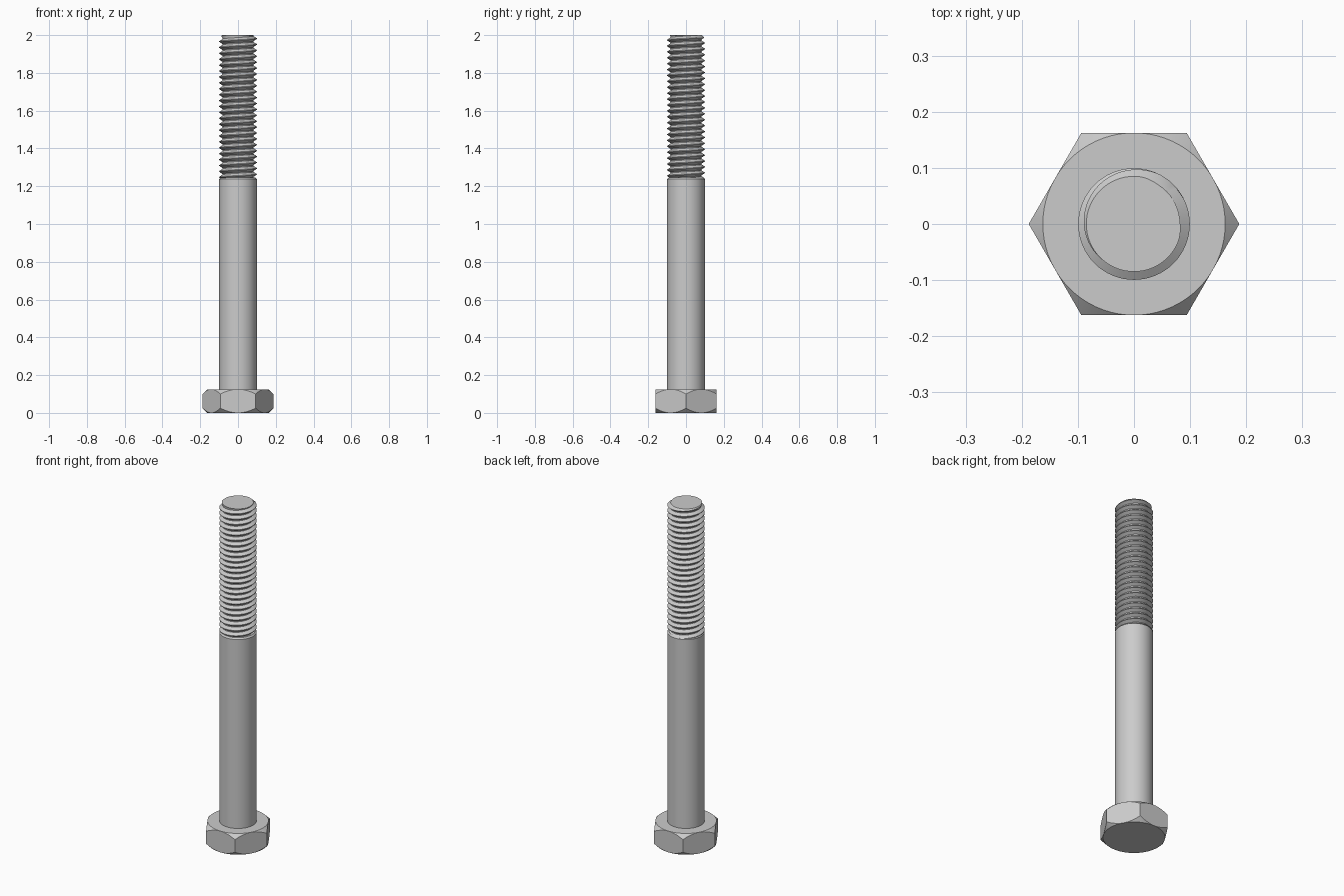
import bpy, bmesh, math

if "Cube" in bpy.data.objects:
    bpy.data.objects.remove(bpy.data.objects["Cube"])

R, APOTHEM, HEAD_H = 0.0995, 0.1625, 0.125   # shank radius, hex half width, head height
THREAD_Z, TOP_Z, PITCH = 1.245, 2.0, 0.03125
ROOT, TIP = 0.082, 0.085                     # thread root radius, end face radius

steel = bpy.data.materials.new("grey_steel")
steel.diffuse_color = (0.6, 0.6, 0.6, 1)
steel.use_nodes = True
steel.node_tree.nodes["Principled BSDF"].inputs["Base Color"].default_value = steel.diffuse_color


def finish(name, bm):
    """Weld, fix normals, link and shade one part."""
    bmesh.ops.remove_doubles(bm, verts=bm.verts, dist=1e-5)
    bmesh.ops.recalc_face_normals(bm, faces=bm.faces)
    mesh = bpy.data.meshes.new(name)
    bm.to_mesh(mesh)
    bm.free()
    mesh.materials.append(steel)
    obj = bpy.data.objects.new(name, mesh)
    bpy.context.collection.objects.link(obj)
    bpy.ops.object.select_all(action='DESELECT')
    obj.select_set(True)
    bpy.context.view_layer.objects.active = obj
    bpy.ops.object.shade_smooth_by_angle(angle=math.radians(28))


def skin(name, n, rows, point, shift=0):
    """Skin a grid of (radius, z) rows around z; shift joins it as a helix."""
    bm = bmesh.new()
    grid = []
    for i in range(n):
        a = 2 * math.pi * i / n
        col = []
        for j in range(rows):
            r, z = point(j, a)
            col.append(bm.verts.new((r * math.cos(a), r * math.sin(a), z)))
        grid.append(col)
    for i in range(n):
        s = shift if i == n - 1 else 0
        nxt = grid[(i + 1) % n]
        for j in range(rows - 1 - s):
            bm.faces.new((grid[i][j], nxt[j + s], nxt[j + 1 + s], grid[i][j + 1]))
    # end faces
    bmesh.ops.remove_doubles(bm, verts=bm.verts, dist=1e-5)
    bmesh.ops.dissolve_degenerate(bm, edges=bm.edges, dist=1e-5)
    bmesh.ops.holes_fill(bm, edges=[e for e in bm.edges if e.is_boundary], sides=0)
    finish(name, bm)


# Hex head: prism with its corners turned off by a cone at both ends
def head_point(j, a):
    r = APOTHEM / math.cos(a % (math.pi / 3) - math.pi / 6)
    drop = r - APOTHEM
    return [(APOTHEM, 0), (r, drop), (r, HEAD_H - drop), (APOTHEM, HEAD_H)][j]


skin("hex_head", 72, 4, head_point)

# Plain shank with a small chamfer under the thread
shank = [(R, HEAD_H - 0.01), (R, THREAD_Z - 0.008), (0.092, THREAD_Z)]
skin("shank", 64, 3, lambda j, a: shank[j])

# Right-handed thread: vee profile as (fraction of pitch, radius)
PROFILE = [(0.0, ROOT), (0.15, ROOT), (0.52, R), (0.63, R), (1.0, ROOT)]


def thread_radius(z, a):
    f = ((z - THREAD_Z) / PITCH - a / (2 * math.pi) + 1e-7) % 1
    for (f0, r0), (f1, r1) in zip(PROFILE, PROFILE[1:]):
        if f <= f1:
            r = r0 + (r1 - r0) * (f - f0) / (f1 - f0)
            break
    return min(r, TIP + (TOP_Z - z))     # chamfered tip


def thread_point(j, a):
    turn, k = divmod(j, 4)
    z = THREAD_Z + PITCH * (turn - 2 + PROFILE[k][0] + a / (2 * math.pi))
    z = max(THREAD_Z - 0.003, min(TOP_Z, z))
    return thread_radius(z, a), z


turns = math.ceil((TOP_Z - THREAD_Z) / PITCH) + 4
# rows of the last column meet the first column one turn higher
skin("threaded_end", 64, turns * 4, thread_point, shift=4)
